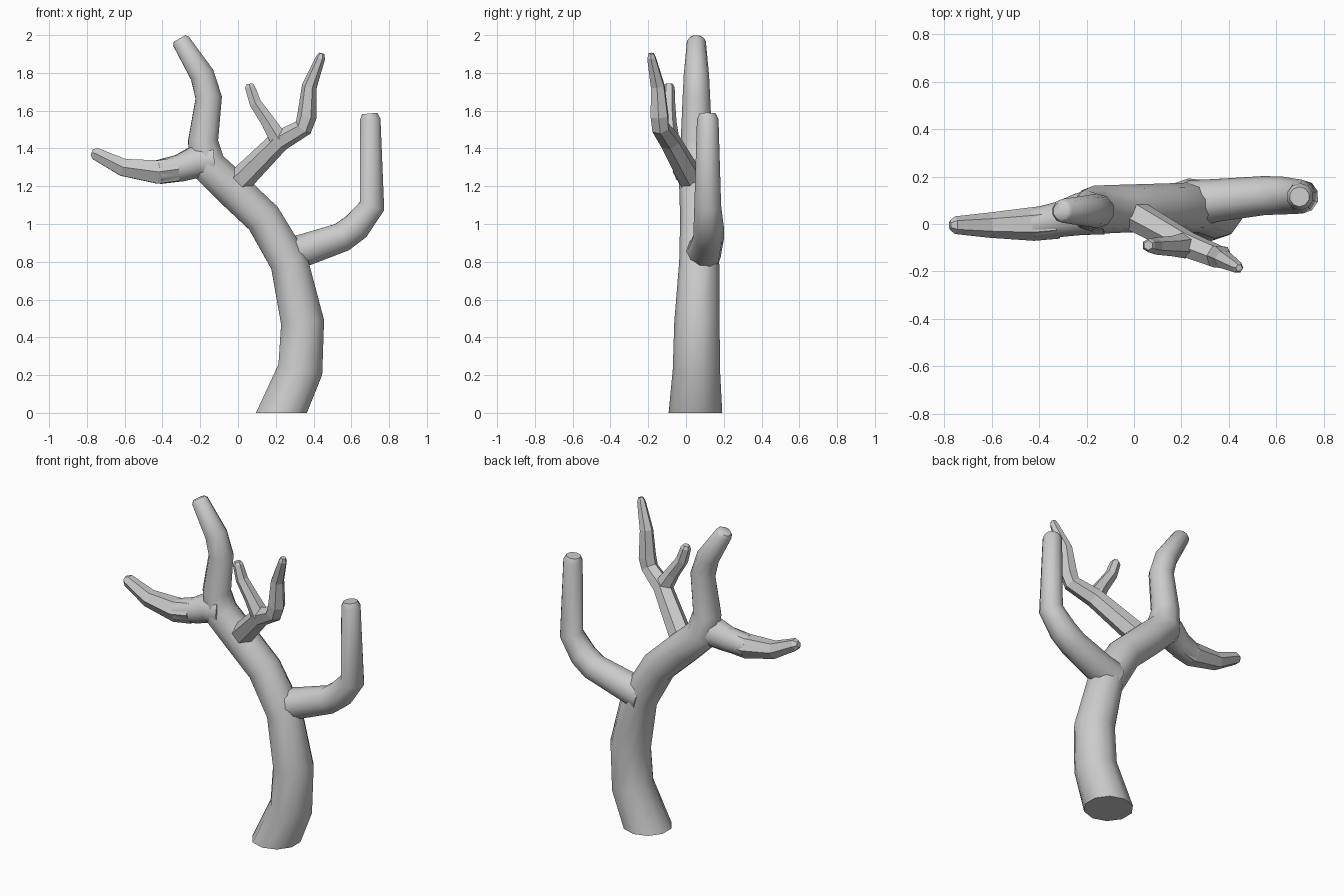
import bpy, bmesh, math
from mathutils import Vector


def tube(name, pts, sides, smooth=True, start=None, phase=0.0):
    """Sweep a polygon along (x, y, z, radius) points with mitred rings and closed ends."""
    P = [Vector(p[:3]) for p in pts]
    bm = bmesh.new()
    rings, side, prev = [], None, None
    for i, p in enumerate(P):
        a = (p - P[i - 1]).normalized() if i else None
        b = (P[i + 1] - p).normalized() if i < len(P) - 1 else None
        t = ((a or b) + (b or a)).normalized()
        if i == 0 and start:
            t = Vector(start)
        if side is None:
            ref = Vector((0, 1, 0))
            side = (ref - t * ref.dot(t)).normalized()
        else:
            side = prev.rotation_difference(t) @ side
        prev = t
        other = t.cross(side)
        ring = []
        for k in range(sides):
            ang = 2 * math.pi * k / sides + phase
            ring.append(bm.verts.new(p + pts[i][3] * (side * math.cos(ang) + other * math.sin(ang))))
        rings.append(ring)
    for r0, r1 in zip(rings, rings[1:]):
        for k in range(sides):
            j = (k + 1) % sides
            bm.faces.new((r0[k], r0[j], r1[j], r1[k]))
    bm.faces.new(rings[0][::-1])
    bm.faces.new(rings[-1])
    bmesh.ops.recalc_face_normals(bm, faces=bm.faces)
    me = bpy.data.meshes.new(name)
    bm.to_mesh(me)
    bm.free()
    ob = bpy.data.objects.new(name, me)
    bpy.context.collection.objects.link(ob)
    if smooth:
        bpy.ops.object.select_all(action='DESELECT')
        ob.select_set(True)
        bpy.context.view_layer.objects.active = ob
        bpy.ops.object.shade_smooth_by_angle(angle=math.radians(50))
    return ob


# Curved trunk running up into the tallest limb
tube("trunk", [
    (0.23, 0.05, 0.00, 0.142), (0.33, 0.055, 0.23, 0.125), (0.342, 0.058, 0.48, 0.12),
    (0.27, 0.07, 0.80, 0.106), (0.135, 0.07, 1.03, 0.101), (-0.04, 0.065, 1.195, 0.101),
    (-0.165, 0.06, 1.315, 0.102), (-0.185, 0.055, 1.44, 0.083), (-0.155, 0.055, 1.67, 0.073),
    (-0.19, 0.055, 1.79, 0.067), (-0.302, 0.055, 1.968, 0.05), (-0.31, 0.055, 1.982, 0.036),
], 10, start=(0, 0, 1))

# Right limb that turns upright
tube("right_limb", [
    (0.24, 0.085, 0.83, 0.10), (0.35, 0.10, 0.862, 0.09), (0.55, 0.12, 0.93, 0.082),
    (0.625, 0.12, 0.985, 0.08), (0.71, 0.115, 1.095, 0.071), (0.70, 0.115, 1.555, 0.057),
    (0.697, 0.115, 1.585, 0.042),
], 10)

# Left limb: smooth collar at the fork, faceted outer end
tube("left_limb_collar", [
    (-0.14, 0.055, 1.33, 0.10), (-0.235, 0.04, 1.325, 0.088), (-0.31, 0.02, 1.295, 0.075),
    (-0.42, 0.0, 1.275, 0.067),
], 10)
tube("left_limb", [
    (-0.32, 0.01, 1.29, 0.072), (-0.425, 0.0, 1.275, 0.071), (-0.61, -0.005, 1.30, 0.053),
    (-0.755, -0.005, 1.372, 0.037), (-0.775, -0.005, 1.378, 0.02),
], 6, smooth=False)

# Faceted front branch with its side twig
tube("front_branch", [
    (0.015, 0.03, 1.235, 0.068), (0.22, -0.085, 1.44, 0.057), (0.345, -0.135, 1.51, 0.05),
    (0.365, -0.14, 1.57, 0.052), (0.378, -0.15, 1.73, 0.04), (0.437, -0.183, 1.88, 0.025),
    (0.443, -0.185, 1.903, 0.015),
], 6, smooth=False, phase=math.pi / 6)
tube("front_twig", [
    (0.215, -0.09, 1.45, 0.055), (0.16, -0.093, 1.54, 0.043), (0.092, -0.093, 1.64, 0.036),
    (0.063, -0.09, 1.725, 0.03), (0.06, -0.09, 1.742, 0.02),
], 6, smooth=False)
